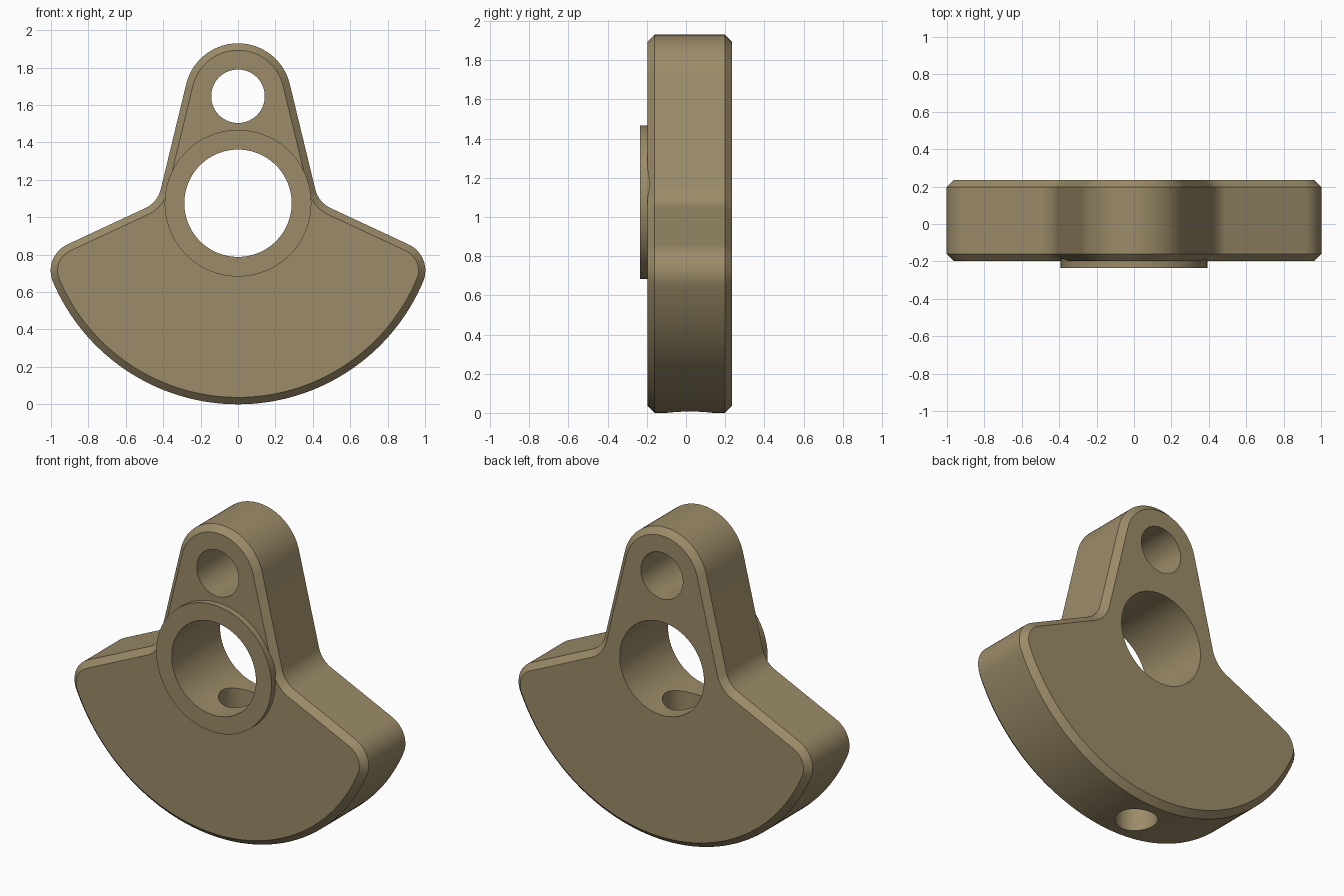
import bpy, bmesh, math
from mathutils import Vector, Matrix

if "Cube" in bpy.data.objects:
    bpy.data.objects.remove(bpy.data.objects["Cube"], do_unlink=True)

Y_FRONT, Y_BACK, Y_MID = -0.197, 0.235, 0.02
BORE_Z, PIN_Z, RIM_R = 1.075, 1.647, 1.075

bronze = bpy.data.materials.new("bronze")
bronze.use_nodes = True
colour = (0.33, 0.26, 0.14, 1)
bronze.diffuse_color = colour
bronze.node_tree.nodes["Principled BSDF"].inputs["Base Color"].default_value = colour


def make_object(name, bm):
    bmesh.ops.recalc_face_normals(bm, faces=bm.faces)
    mesh = bpy.data.meshes.new(name)
    bm.to_mesh(mesh)
    bm.free()
    mesh.materials.append(bronze)
    obj = bpy.data.objects.new(name, mesh)
    bpy.context.collection.objects.link(obj)
    return obj


def cylinder(name, radius, start, end, segments=96):
    """Cylinder running between two points."""
    a, b = Vector(start), Vector(end)
    turn = (b - a).to_track_quat('Z', 'Y').to_matrix().to_4x4()
    bm = bmesh.new()
    bmesh.ops.create_cone(bm, cap_ends=True, segments=segments, radius1=radius,
                          radius2=radius, depth=(b - a).length,
                          matrix=Matrix.Translation((a + b) / 2) @ turn)
    return make_object(name, bm)


def combine(target, other, operation):
    other.hide_render = True
    mod = target.modifiers.new(operation, 'BOOLEAN')
    mod.object, mod.operation, mod.solver = other, operation, 'EXACT'
    bpy.context.view_layer.objects.active = target
    bpy.ops.object.modifier_apply(modifier=mod.name)
    bpy.data.objects.remove(other, do_unlink=True)


def direction(degrees):
    return Vector((math.cos(math.radians(degrees)), math.sin(math.radians(degrees))))


def arc(centre, radius, a0, a1, n):
    return [centre + radius * direction(a0 + (a1 - a0) * i / n) for i in range(n + 1)]


# Half outline: rounded arm top, concave neck, rounded shoulder, large lower rim
arm_c, arm_r, arm_a = Vector((0, 1.645)), 0.285, 13.6
tip_c, tip_a = Vector((0.848, 0.715)), 65
rim_c = Vector((0, RIM_R))
to_tip = tip_c - rim_c
tip_r = RIM_R - to_tip.length
rim_a = math.degrees(math.atan2(to_tip.y, to_tip.x))
neck_r = 0.15
n1, n2 = direction(arm_a), direction(tip_a)
d = Vector((n1.dot(arm_c) + arm_r + neck_r, n2.dot(tip_c) + tip_r + neck_r))
neck_c = Matrix((n1, n2)).inverted() @ d

half = (arc(arm_c, arm_r, 90, arm_a, 20)
        + arc(neck_c, neck_r, arm_a + 180, tip_a + 180, 10)
        + arc(tip_c, tip_r, tip_a, rim_a, 16)
        + arc(rim_c, RIM_R, rim_a, -90, 32)[1:])
outline = half + [Vector((-p.x, p.y)) for p in half[-2:0:-1]]

# Body plate with chamfered front and back rims
bm = bmesh.new()
front = bm.faces.new([bm.verts.new((p.x, Y_FRONT, p.y)) for p in outline])
moved = bmesh.ops.extrude_face_region(bm, geom=[front], use_keep_orig=True)["geom"]
bmesh.ops.translate(bm, vec=(0, Y_BACK - Y_FRONT, 0),
                    verts=[v for v in moved if isinstance(v, bmesh.types.BMVert)])
bmesh.ops.recalc_face_normals(bm, faces=bm.faces)
rims = [e for e in bm.edges if abs(e.verts[0].co.y - e.verts[1].co.y) < 1e-5]
bmesh.ops.bevel(bm, geom=rims, offset=0.037, offset_type='OFFSET', segments=1,
                affect='EDGES', clamp_overlap=False)
body = make_object("counterweight_body", bm)

# Raised boss around the main bore
boss = cylinder("front_boss", 0.392, (0, -0.235, BORE_Z), (0, -0.1, BORE_Z))
combine(body, boss, 'UNION')

# Main bore, pin hole and the oil hole rising from the rim into the bore
for name, radius, start, end in (
        ("bore_cutter", 0.287, (0, -0.5, BORE_Z), (0, 0.5, BORE_Z)),
        ("pin_cutter", 0.143, (0, -0.5, PIN_Z), (0, 0.5, PIN_Z)),
        ("oil_hole_cutter", 0.12, (0, Y_MID, -0.3), (0, Y_MID, BORE_Z))):
    combine(body, cylinder(name, radius, start, end), 'DIFFERENCE')

# Smooth curved walls, crisp chamfers
bpy.ops.object.select_all(action='DESELECT')
body.select_set(True)
bpy.context.view_layer.objects.active = body
bpy.ops.object.shade_smooth_by_angle(angle=math.radians(30))
